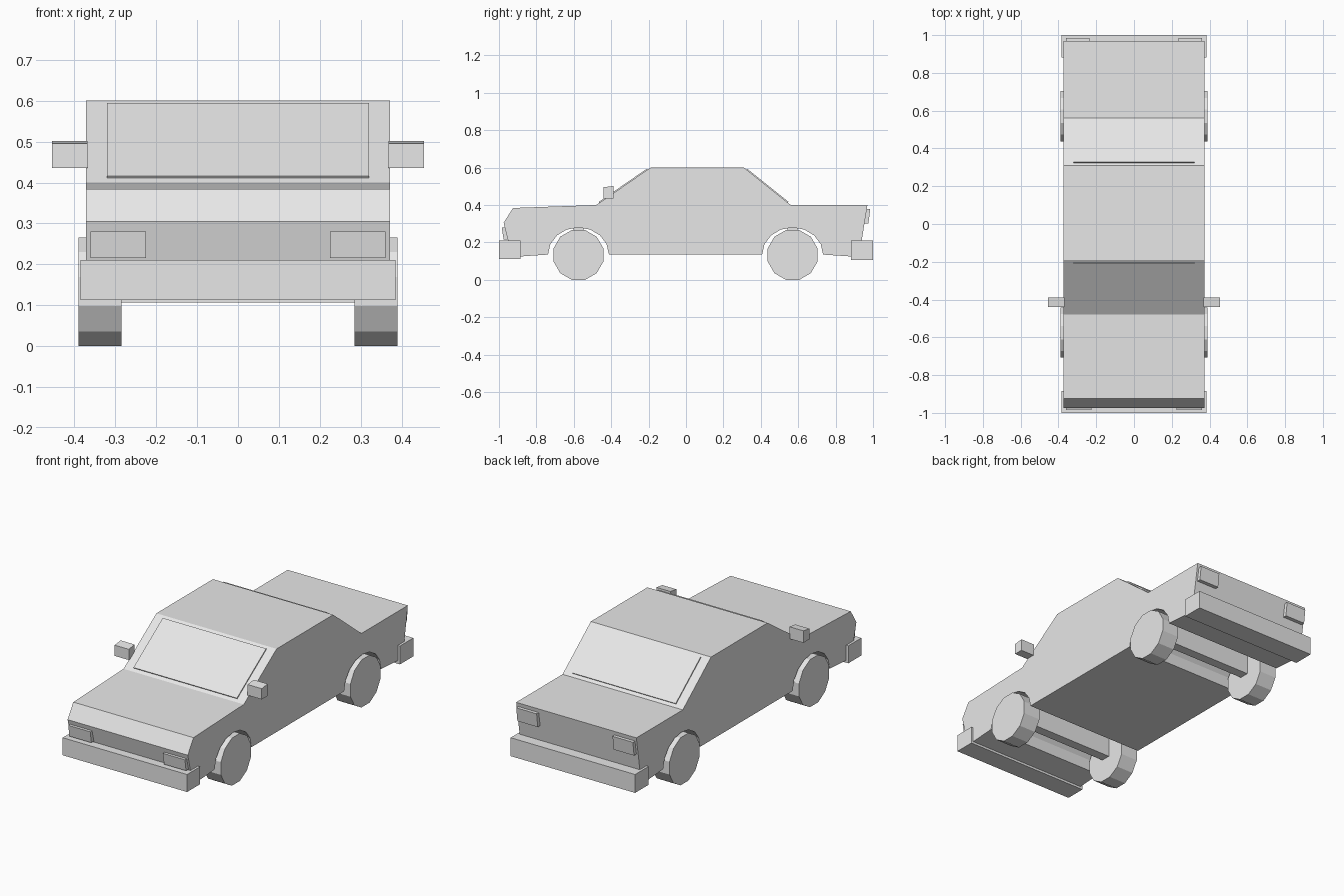
import bpy
import bmesh
import math
from mathutils import Vector

default = bpy.data.objects.get("Cube")
if default:
    bpy.data.objects.remove(default, do_unlink=True)

grey = bpy.data.materials.new("plain light grey")
grey.use_nodes = True
grey.diffuse_color = (0.8, 0.8, 0.8, 1)
grey.node_tree.nodes["Principled BSDF"].inputs["Base Color"].default_value = (0.8, 0.8, 0.8, 1)


def extrude_profile(name, profile, x0, x1):
    """Sweep a closed (y, z) outline from x0 to x1."""
    bm = bmesh.new()
    face = bm.faces.new([bm.verts.new((x0, y, z)) for y, z in profile])
    swept = bmesh.ops.extrude_face_region(bm, geom=[face])["geom"]
    verts = [v for v in swept if isinstance(v, bmesh.types.BMVert)]
    bmesh.ops.translate(bm, verts=verts, vec=(x1 - x0, 0, 0))
    # the starting face may survive the extrusion or not: close both ends
    bmesh.ops.holes_fill(bm, edges=[e for e in bm.edges if e.is_boundary], sides=0)
    bmesh.ops.recalc_face_normals(bm, faces=bm.faces)
    mesh = bpy.data.meshes.new(name)
    bm.to_mesh(mesh)
    bm.free()
    mesh.materials.append(grey)
    obj = bpy.data.objects.new(name, mesh)
    bpy.context.collection.objects.link(obj)
    return obj


def box(name, x0, x1, y0, y1, z0, z1):
    return extrude_profile(name, [(y0, z0), (y1, z0), (y1, z1), (y0, z1)], x0, x1)


def pair(name, profile, x0, x1):
    """The same part on both sides of the car."""
    extrude_profile("left_" + name, profile, x0, x1)
    extrude_profile("right_" + name, profile, -x1, -x0)


def arch(yc, segments=8):
    """Wheel arch outline, from the rear foot over to the front foot."""
    angles = [math.pi * i / segments for i in range(segments + 1)]
    return [(yc + 0.163 * math.cos(a), 0.135 + 0.145 * math.sin(a)) for a in angles]


def glass(name, low, high):
    """Thin pane lying on the slope between two (y, z) points."""
    low, high = Vector(low), Vector(high)
    along = (high - low).normalized()
    out = Vector((-along.y, along.x))
    if out.y < 0:
        out = -out
    a, b = low + along * 0.02, high - along * 0.018
    t = out * 0.006
    extrude_profile(name, [a - t, b - t, b + t, a + t], -0.32, 0.32)


# Body shell with wheel arches running right across
WIND_LOW, WIND_HIGH = (-0.48, 0.4), (-0.19, 0.6)
REAR_LOW, REAR_HIGH = (0.56, 0.4), (0.31, 0.6)
AXLES = {"front": -0.575, "rear": 0.57}
upper = [(-0.93, 0.122), (-0.975, 0.305), (-0.925, 0.384), WIND_LOW, WIND_HIGH,
         REAR_HIGH, REAR_LOW, (0.97, 0.4), (0.925, 0.122)]
extrude_profile("body", upper + arch(AXLES["rear"]) + arch(AXLES["front"]), -0.372, 0.372)

# Front and rear windows
glass("windscreen", WIND_LOW, WIND_HIGH)
glass("rear_window", REAR_LOW, REAR_HIGH)

# Wheels and axle beams
SIDES = 12
APOTHEM = 0.133
for end, yc in AXLES.items():
    r = APOTHEM / math.cos(math.pi / SIDES)
    turns = [2 * math.pi * (i + 0.5) / SIDES for i in range(SIDES)]
    rim = [(yc + r * math.cos(a), APOTHEM + r * math.sin(a)) for a in turns]
    pair(end + "_wheel", rim, 0.285, 0.39)
    box(end + "_axle_beam", -0.285, 0.285, yc - 0.027, yc + 0.027, 0.13, 0.282)

# Bumpers
box("front_bumper", -0.385, 0.385, -1.0, -0.885, 0.112, 0.21)
box("rear_bumper", -0.385, 0.385, 0.882, 1.0, 0.107, 0.21)

# Lamps and door mirrors
pair("headlight", [(-0.975, 0.215), (-0.985, 0.28), (-0.94, 0.28), (-0.93, 0.215)], 0.225, 0.361)
pair("tail_light", [(0.975, 0.3), (0.985, 0.378), (0.94, 0.378), (0.93, 0.3)], 0.235, 0.361)
pair("mirror", [(-0.44, 0.435), (-0.388, 0.435), (-0.388, 0.502), (-0.44, 0.495)], 0.368, 0.455)
